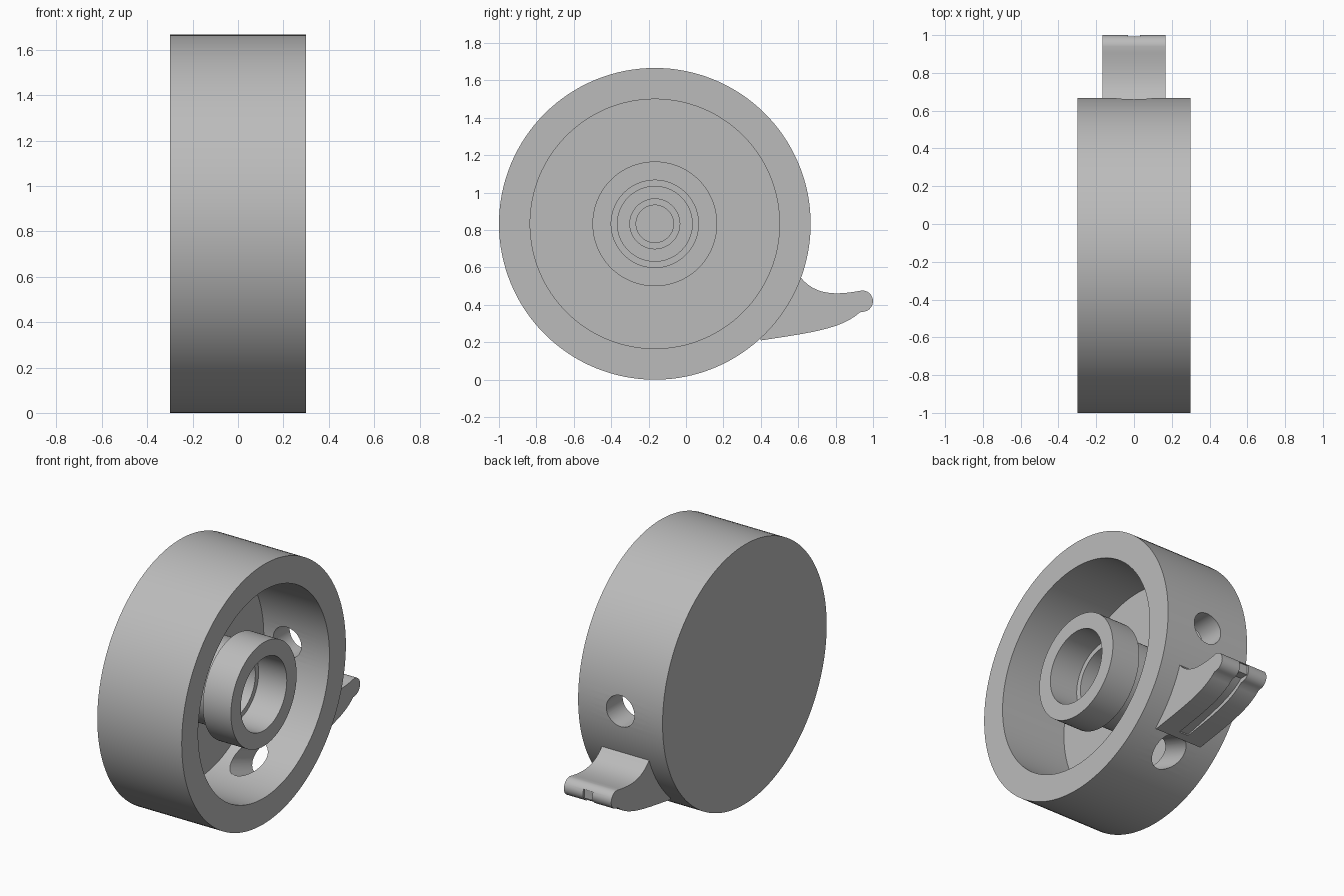
import bpy, bmesh, math
from mathutils import Vector, Matrix

if "Cube" in bpy.data.objects:
    bpy.data.objects.remove(bpy.data.objects["Cube"])

U = 1 / 30                              # drawing module
CENTRE = Vector((0, -1 / 6, 25 * U))    # axis of the round housing

grey = bpy.data.materials.new("plain grey")
grey.use_nodes = True
grey.diffuse_color = (0.5, 0.5, 0.5, 1)
grey.node_tree.nodes["Principled BSDF"].inputs["Base Color"].default_value = (0.5, 0.5, 0.5, 1)


def finish(bm, name):
    bmesh.ops.remove_doubles(bm, verts=bm.verts, dist=1e-5)
    bmesh.ops.recalc_face_normals(bm, faces=bm.faces)
    mesh = bpy.data.meshes.new(name)
    bm.to_mesh(mesh)
    bm.free()
    mesh.materials.append(grey)
    obj = bpy.data.objects.new(name, mesh)
    bpy.context.collection.objects.link(obj)
    return obj


def lathe(name, profile, steps=128):
    """Spin (x, radius) points, in modules, about the x axis."""
    bm = bmesh.new()
    vs = [bm.verts.new((x * U, 0, r * U)) for x, r in profile]
    es = [bm.edges.new(pair) for pair in zip(vs, vs[1:])]
    bmesh.ops.spin(bm, geom=vs + es, cent=(0, 0, 0), axis=(1, 0, 0),
                   angle=math.tau, steps=steps)
    obj = finish(bm, name)
    obj.data.transform(Matrix.Translation(CENTRE))
    return obj


def slab(name, outline, half):
    """Extrude a (y, z) outline across x."""
    bm = bmesh.new()
    face = bm.faces.new([bm.verts.new((-half, y, z)) for y, z in outline])
    out = bmesh.ops.extrude_face_region(bm, geom=[face])
    moved = [v for v in out["geom"] if isinstance(v, bmesh.types.BMVert)]
    bmesh.ops.translate(bm, verts=moved, vec=(2 * half, 0, 0))
    return finish(bm, name)


def rod(name, start, angle, length, radius):
    """Cylinder in the yz plane, start relative to the housing axis."""
    d = Vector((0, math.cos(angle), math.sin(angle)))
    place = Matrix.Translation(CENTRE + Vector((0, *start)) + d * length / 2)
    bm = bmesh.new()
    bmesh.ops.create_cone(bm, cap_ends=True, segments=48, radius1=radius, radius2=radius,
                          depth=length, matrix=place @ d.to_track_quat("Z", "Y").to_matrix().to_4x4())
    return finish(bm, name)


def cut(obj, cutter):
    cutter.hide_render = True
    mod = obj.modifiers.new("cut", "BOOLEAN")
    mod.operation, mod.solver, mod.object = "DIFFERENCE", "EXACT", cutter
    bpy.context.view_layer.objects.active = obj
    bpy.ops.object.modifier_apply(modifier=mod.name)
    bpy.data.objects.remove(cutter)


def bezier(a, b, c, d, n=12):
    pts = []
    for i in range(n + 1):
        t = i / n
        s = 1 - t
        pts.append(tuple(s**3 * p + 3 * s * s * t * q + 3 * s * t * t * u + t**3 * w
                         for p, q, u, w in zip(a, b, c, d)))
    return pts


# Round housing: closed back, open front, hollow stepped hub in the middle
housing = lathe("housing", [
    (-9, 0), (-9, 25), (9, 25), (9, 20), (-5, 20), (-5, 8), (3, 8), (3, 10), (9, 10),
    (9, 7), (3, 7), (3, 6), (-5, 6), (-5, 4), (-6, 4), (-6, 3), (-7, 3), (-7, 0)])

# Two round openings through the wall
cut(housing, rod("rear_hole", (0.55, 0), 0, 0.5, 0.1))
cut(housing, rod("lower_hole", (0.17, -0.56), math.radians(-20), 0.6, 0.1))

# Curved spout with a rounded lip
top = bezier((0.61, 0.55), (0.69, 0.45), (0.8, 0.45), (0.94, 0.477))
tip = [(0.943 + 0.057 * math.cos(a), 0.42 + 0.057 * math.sin(a))
       for a in (math.radians(80 - 16 * i) for i in range(11))]
under = bezier((0.93, 0.36), (0.83, 0.27), (0.66, 0.25), (0.4, 0.21))
spout = slab("spout", [(0.55, 0.58)] + top + tip + under + [(0.39, 0.26)], 0.168)

# Narrow groove along the underside, ending as a notch in the lip
roof = bezier((0.93, 0.39), (0.83, 0.3), (0.66, 0.275), (0.45, 0.225))
cut(spout, slab("groove", [(1.05, 0.45), (0.985, 0.45), (0.985, 0.39)] + roof
                + [(0.45, 0.1), (1.05, 0.1)], 0.033))

for obj in (housing, spout):
    bpy.ops.object.select_all(action="DESELECT")
    obj.select_set(True)
    bpy.context.view_layer.objects.active = obj
    bpy.ops.object.shade_smooth_by_angle(angle=math.radians(30))
